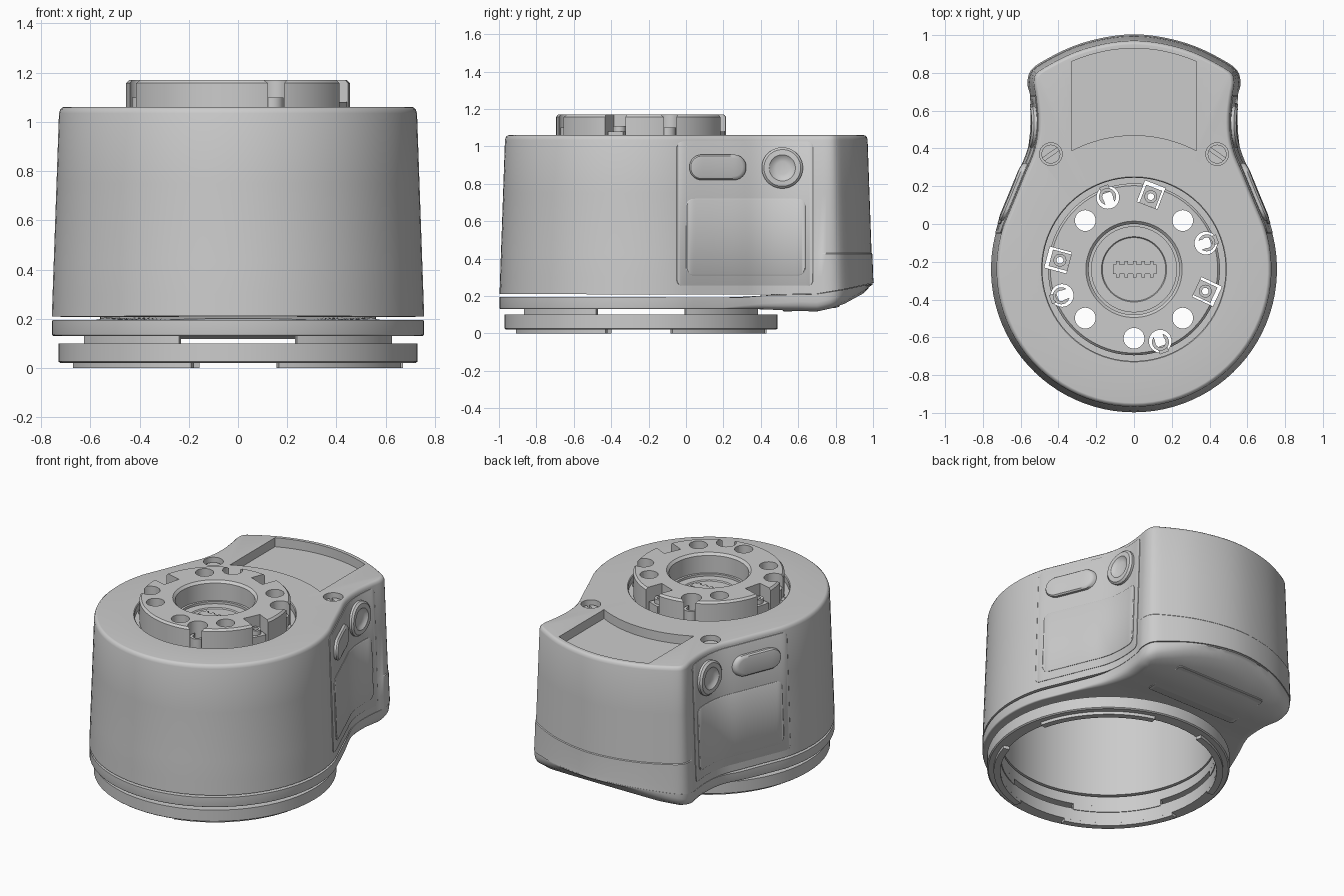
import bpy, bmesh
from math import sin, cos, pi, radians, sqrt
from mathutils import Matrix, Vector

if "Cube" in bpy.data.objects:
    bpy.data.objects.remove(bpy.data.objects["Cube"])

CY, R = -0.24, 0.757     # axis and radius of the round part
BORE = 0.645


def finish(name, bm, angle=35):
    bmesh.ops.remove_doubles(bm, verts=bm.verts, dist=1e-5)
    bmesh.ops.recalc_face_normals(bm, faces=bm.faces)
    me = bpy.data.meshes.new(name)
    bm.to_mesh(me)
    bm.free()
    ob = bpy.data.objects.new(name, me)
    bpy.context.collection.objects.link(ob)
    smooth(ob, angle)
    return ob


def smooth(ob, angle=35):
    bpy.ops.object.select_all(action='DESELECT')
    ob.select_set(True)
    bpy.context.view_layer.objects.active = ob
    bpy.ops.object.shade_smooth_by_angle(angle=radians(angle))


def loft(name, rings, cyclic=False, strip=False):
    bm = bmesh.new()
    vs = [[bm.verts.new(p) for p in r] for r in rings]
    n = len(vs[0])
    pairs = list(zip(vs, vs[1:])) + ([(vs[-1], vs[0])] if cyclic else [])
    for a, b in pairs:
        for i in range(n):
            j = (i + 1) % n
            bm.faces.new((a[i], a[j], b[j], b[i]))
    if strip:            # close the ends with cross strips
        for r in (vs[0], vs[-1]):
            for i in range(n // 2 - 1):
                bm.faces.new((r[i], r[i + 1], r[n - 2 - i], r[n - 1 - i]))
    elif not cyclic:
        bm.faces.new(vs[0])
        bm.faces.new(vs[-1])
    return finish(name, bm)


def lathe(name, prof, x=0, y=CY, n=64, cyclic=True):
    return loft(name, [[(x + r * cos(2 * pi * i / n), y + r * sin(2 * pi * i / n), z)
                        for i in range(n)] for r, z in prof], cyclic)


def cyl(name, x, y, r, z0, z1, n=32):
    return lathe(name, [(r, z0), (r, z1)], x, y, n, False)


def tube(name, x, y, r0, r1, z0, z1):
    return lathe(name, [(r0, z0), (r1, z0), (r1, z1), (r0, z1)], x, y, 24)


def box(name, x, y, z, sx, sy, sz, rot=0):
    bm = bmesh.new()
    m = Matrix.Translation((x, y, z)) @ Matrix.Rotation(rot, 4, 'Z') @ Matrix.Diagonal((sx, sy, sz, 1))
    bmesh.ops.create_cube(bm, size=1, matrix=m)
    return finish(name, bm)


def arc_block(name, r0, r1, z0, z1, a0, a1, n=14):
    rings = []
    for k in range(n + 1):
        a = radians(a0 + (a1 - a0) * k / n)
        rings.append([(r * cos(a), CY + r * sin(a), z) for r, z in ((r0, z0), (r1, z0), (r1, z1), (r0, z1))])
    return loft(name, rings)


def cut(ob, cutters):
    for c in cutters:
        m = ob.modifiers.new("cut", 'BOOLEAN')
        m.operation, m.object, m.solver = 'DIFFERENCE', c, 'EXACT'
        bpy.context.view_layer.objects.active = ob
        bpy.ops.object.modifier_apply(modifier=m.name)
        bpy.data.objects.remove(c)
    smooth(ob)


def interp(tab, x):
    for (x0, y0), (x1, y1) in zip(tab, tab[1:]):
        if x <= x1:
            return y0 + (y1 - y0) * max(0, (x - x0) / (x1 - x0))
    return tab[-1][1]


# Plan outline: round front, waisted lobe at the back
half = [Vector((R * cos(radians(a)), CY + R * sin(radians(a)))) for a in range(-90, 20, 4)]
ctrl = [Vector(p) for p in ((.655, .15), (.602, .28), (.56, .38), (.54, .47), (.537, .57), (.548, .67),
                            (.56, .75), (.54, .815), (.46, .87), (.32, .938), (.16, .983), (0, 1.0))]
pts = half[-2:] + ctrl + [Vector((-.16, .983))]
for p0, p1, p2, p3 in zip(pts, pts[1:], pts[2:], pts[3:]):
    for k in range(1, 4):
        t = k / 3
        half.append(.5 * (2 * p1 + (p2 - p0) * t + (2 * p0 - 5 * p1 + 4 * p2 - p3) * t * t
                          + (3 * p1 - p0 - 3 * p2 + p3) * t ** 3))
outline = half + [Vector((-p.x, p.y)) for p in half[-2:0:-1]]
N = len(outline)


def inset(d):
    res = []
    for i, p in enumerate(outline):
        t = (outline[(i + 1) % N] - outline[i - 1]).normalized()
        res.append(p - Vector((t.y, -t.x)) * (d(p.y) if callable(d) else d))
    return res


def circle(r):
    c = Vector((0, CY))
    return [c + (p - c).normalized() * r for p in outline]


def lift(ps, z):
    return [(p.x, p.y, z(p.y) if callable(z) else z) for p in ps]


def taper(z):
    return .03 * (z - .21) / .85


def seam(y):
    return interp([(-2, .213), (.45, .207), (.7, .212), (.85, .237), (1, .27)], y)


def base_top(y):
    return seam(y) - interp([(-2, .015), (.3, .015), (.45, .002), (2, .002)], y)


def under(y):
    return interp([(-2, .13), (.4, .13), (.55, .122), (.7, .117), (.78, .135), (.85, .16), (.95, .215), (1, .25)], y)


def fillet(y):
    return interp([(-2, .008), (.2, .008), (.6, .05), (2, .05)], y)


# Main housing shell with bore
rear = lambda z: (lambda y: taper(z) - (.004 if y > .7 else 0))
rings = [lift(inset(lambda y: 0 if y < .7 else -.004), seam), lift(inset(rear(.3)), .3), lift(inset(rear(.42)), .425),
         lift(inset(taper(.43)), .43), lift(inset(taper(.75)), .75), lift(inset(.029), 1.035),
         lift(inset(.034), 1.05), lift(inset(.044), 1.059), lift(inset(.05), 1.06)]
rings += [lift(circle(.49), 1.06), lift(circle(.485), 1.055), lift(circle(.485), .97),
          lift(circle(BORE), .97), lift(circle(BORE), seam)]
housing = loft("housing", rings, cyclic=True)

# Recess in the top of the lobe, and two screw wells
arc = [(.71 * sin(a), CY + .71 * cos(a)) for a in [radians(-27.7 + 55.4 * k / 12) for k in range(13)]]
back = [(x, .93 - .07 * (x / .33) ** 2) for x in [.33 - .66 * k / 12 for k in range(13)]]
plan = arc + back
recess = loft("recess_cutter", [[(x, y, z) for x, y in plan] for z in (1.0, 1.2)])
cut(housing, [recess] + [cyl("well_cutter", s * .44, .37, .06, .96, 1.2) for s in (-1, 1)])
for s in (-1, 1):
    screw = cyl("screw", s * .44, .37, .05, .95, 1.03)
    cut(screw, [box("slot_cutter", s * .44, .37, 1.04, .12, .018, .06, radians(-35 * s))])

# Bottom collar with the lobe cover
low = [lift(inset(0), base_top)]
for a, b in ((0, 1), (.1, .6), (.35, .25), (1, 0)):
    low.append(lift(inset(lambda y: a * fillet(y)), lambda y: min(base_top(y) - .006, under(y) + b * fillet(y))))
edge, bore = inset(fillet), circle(BORE)
for k in range(1, 9):
    low.append(lift([p.lerp(q, k / 8) for p, q in zip(edge, bore)], under))
low.append(lift(bore, base_top))
loft("bottom_collar", low, cyclic=True)

# Mounting ring, bridging tabs and bayonet lugs
lathe("mounting_ring", [(.65, .02), (.722, .02), (.73, .026), (.73, .1), (.65, .1)])
for k in range(4):
    arc_block("ring_tab", .645, .67, .09, .14, 21 + 90 * k, 69 + 90 * k)
    arc_block("bayonet_lug", .65, .69, 0, .03, 14 + 90 * k, 74 + 90 * k)


# Coupling flange on top
def polar(r, deg):
    return r * cos(radians(deg)), CY + r * sin(radians(deg))


flange = lathe("coupling_flange", [(.225, .975), (.495, .975), (.495, 1.015), (.455, 1.015), (.455, 1.157),
                                   (.443, 1.17), (.255, 1.17), (.24, 1.155), (.24, 1.04), (.225, 1.04)], n=96)
cutters = [cyl("hole_cutter", *polar(.365, a), .055, .9, 1.3) for a in (45, 135, 225, 315, 270)]
notches, clips = (-70, 20, 110, 200), (77, 173, -17)
for a in notches:
    cutters += [cyl("notch_cutter", *polar(.405, a), .06, .9, 1.3),
                box("notch_mouth_cutter", *polar(.45, a), 1.15, .1, .07, .24, radians(a))]
cutters += [box("clip_cutter", *polar(.405, a), 1.1, .12, .115, .3, radians(a - 8)) for a in clips]
cut(flange, cutters)
for a in notches:       # curved spring hooks
    x, y = polar(.41, a)
    hook = tube("notch_hook", x, y, .028, .045, 1.0, 1.1)
    cut(hook, [box("hook_cutter", *polar(.37, a), 1.05, .06, .05, .3, radians(a))])
    box("hook_foot", *polar(.45, a), 1.01, .04, .05, .05, radians(a))
for a in clips:         # small clips with a pin hole
    x, y = polar(.395, a)
    plate = box("clip_plate", x, y, 1.03, .1, .09, .1, radians(a - 8))
    cut(plate, [cyl("clip_hole_cutter", x, y, .018, .9, 1.2, 20)])
    tube("clip_boss", x, y, .018, .034, 1.07, 1.11)

# Centre cup with connector
lathe("centre_cup", [(.23, .975), (.23, 1.025), (.173, 1.025), (.168, 1.018), (.02, 1.018), (.02, .975)])
cyl("connector_floor", 0, CY, .1, .976, 1.017)
box("connector", .005, CY, 1.015, .23, .05, .06)
for k in range(5):
    for s in (-1, 1):
        box("connector_pin", -.085 + .045 * k, CY + s * .035, 1.02, .018, .018, .045)


# Pads that follow a curved surface
def pad(name, place, cu, cv, hu, hv, r, prof, n=20):
    rings = []
    for d, h in prof:
        a, b, q = hu - d, hv - d, max(r - d, .004)
        up = []
        for k in range(n + 1):
            u = -a * cos(pi * k / n)
            e = max(abs(u) - (a - q), 0)
            up.append((u, b - q + sqrt(max(q * q - e * e, 0))))
        loop = up + [(u, -v - 1e-4) for u, v in reversed(up)]
        rings.append([place(cu + u, cv + v, h) for u, v in loop])
    return loft(name, rings, strip=True)


side_tab = [(p.y, p.x) for p in half if CY <= p.y <= .76]
for s in (-1, 1):
    on_side = lambda y, z, h: (s * (interp(side_tab, y) - taper(z) + h), y, z)
    pad("side_panel", on_side, .315, .64, .365, .385, .03, [(0, -.01), (0, .003), (.003, .005)], 40)
    pad("side_cover", on_side, .32, .515, .32, .205, .04, [(0, -.01), (0, .008), (.006, .012)], 40)
    pad("pill_button", on_side, .17, .888, .152, .068, .066,
        [(0, -.01), (0, .022), (.008, .032), (.02, .035)], 32)
    pad("round_button", on_side, .515, .885, .11, .11, .11,
        [(0, -.01), (0, .02), (.012, .032), (.04, .034), (.055, .022), (.075, .018)], 32)

# Cover plate under the lobe
pad("under_cover", lambda x, y, h: (x, y, under(y) - h), 0, .67, .33, .15, .02,
    [(0, -.01), (0, .004), (.004, .006)], 24)
